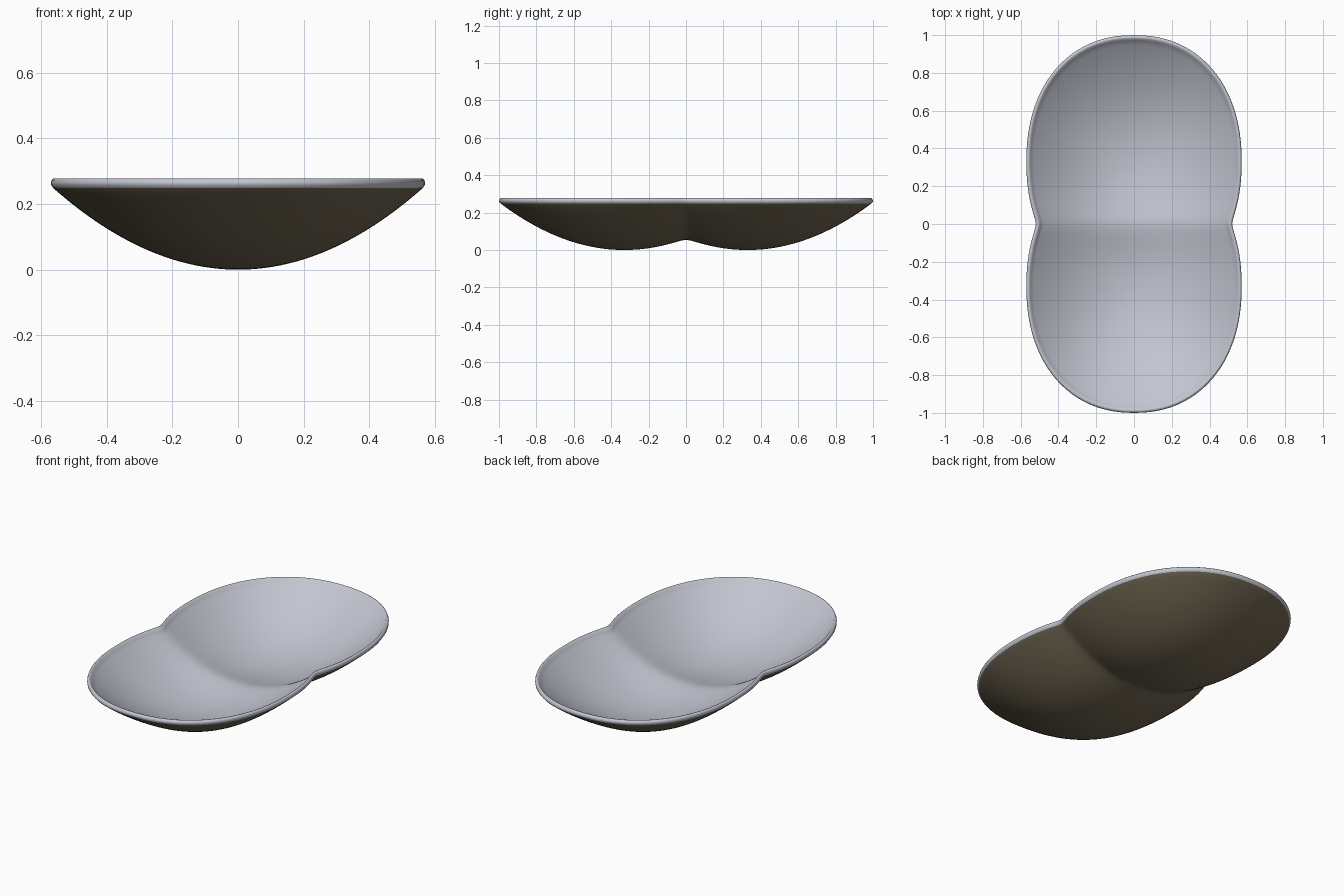
import bpy, bmesh, math

if "Cube" in bpy.data.objects:
    bpy.data.objects.remove(bpy.data.objects["Cube"])

N = 2.2                      # superellipse exponent of each lobe
A, B, C = 0.57, 0.67, 0.33   # lobe half width, half length, centre offset
DEPTH, WALL = 0.255, 0.028
SEG, RINGS = 160, 36


def rho(x, y, soft):
    """Normalised distance from the centre of the nearest lobe (1 = rim)."""
    yy = math.sqrt(y * y + soft * soft) - C
    return (abs(x / A) ** N + abs(yy / B) ** N) ** (1 / N)


def edge(ang):
    """Distance from the origin to the peanut outline along an angle."""
    lo, hi = 0.3, 1.3
    for _ in range(40):
        m = (lo + hi) / 2
        if rho(m * math.cos(ang), m * math.sin(ang), 0.02) < 1:
            lo = m
        else:
            hi = m
    return lo


def material(name, col):
    m = bpy.data.materials.new(name)
    m.diffuse_color = (*col, 1)
    m.use_nodes = True
    m.node_tree.nodes["Principled BSDF"].inputs["Base Color"].default_value = m.diffuse_color
    return m


angles = [2 * math.pi * i / SEG for i in range(SEG)]
edges = [edge(a) for a in angles]
bm = bmesh.new()


def ring(fn):
    out = []
    for a, e in zip(angles, edges):
        r, z = fn(a, e)
        out.append(bm.verts.new((r * math.cos(a), r * math.sin(a), z)))
    return out


def outer(r, a):
    return DEPTH * rho(r * math.cos(a), r * math.sin(a), 0.02) ** 2


def inner(r, a):
    return WALL + DEPTH * rho(r * math.cos(a), r * math.sin(a), 0.055) ** 2


rings = []
# underside shell, from the middle out
for k in range(1, RINGS + 1):
    t = k / RINGS
    rings.append(ring(lambda a, e: ((e - 0.008) * t, outer((e - 0.008) * t, a))))
# rounded lip
for d, z in ((0.001, 0.258), (0.0, 0.265), (0.003, 0.273), (0.010, 0.278), (0.018, 0.277)):
    rings.append(ring(lambda a, e: (e - d, z)))
# inside surface, from the lip back to the middle
for k in range(RINGS, 0, -1):
    t = k / RINGS
    rings.append(ring(lambda a, e: ((e - 0.028) * t, inner((e - 0.028) * t, a))))

for k in range(len(rings) - 1):
    for i in range(SEG):
        j = (i + 1) % SEG
        f = bm.faces.new((rings[k][i], rings[k][j], rings[k + 1][j], rings[k + 1][i]))
        f.material_index = 0 if k >= RINGS - 1 else 1
for r, fn, mi in ((rings[0], outer, 1), (rings[-1], inner, 0)):
    c = bm.verts.new((0, 0, fn(0, 0)))
    for i in range(SEG):
        bm.faces.new((c, r[i], r[(i + 1) % SEG])).material_index = mi

bmesh.ops.recalc_face_normals(bm, faces=bm.faces[:])
for f in bm.faces:
    f.smooth = True
me = bpy.data.meshes.new("double_dish")
bm.to_mesh(me)
bm.free()
me.materials.append(material("pale grey glaze", (0.54, 0.56, 0.63)))
me.materials.append(material("dark olive brown", (0.17, 0.14, 0.088)))
dish = bpy.data.objects.new("double_dish", me)
bpy.context.collection.objects.link(dish)
